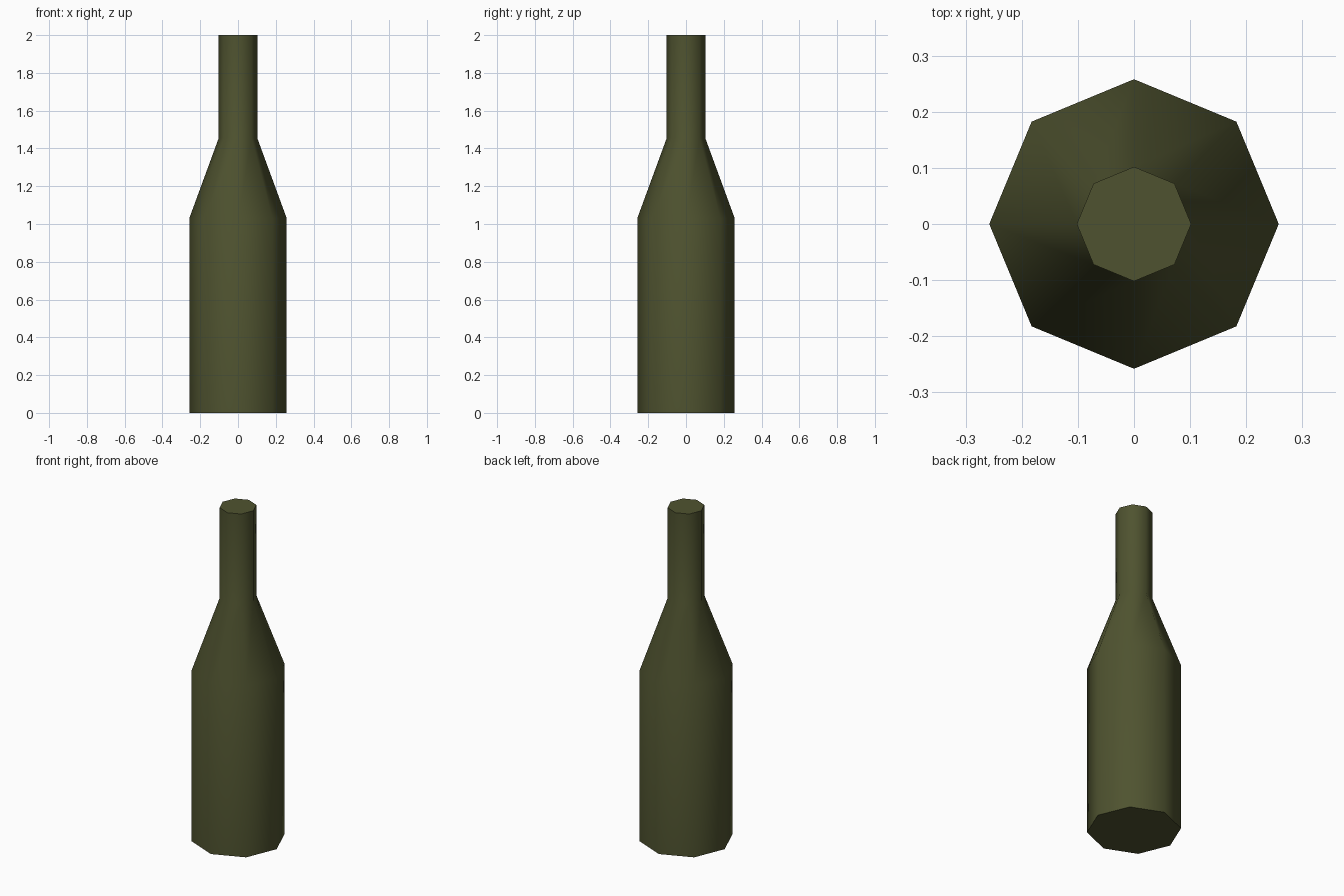
import bpy, bmesh, math

if "Cube" in bpy.data.objects:
    bpy.data.objects.remove(bpy.data.objects["Cube"])

SIDES = 8
# (radius, height) profile from base to mouth
PROFILE = [(0.258, 0.0), (0.258, 1.03), (0.102, 1.455), (0.102, 2.0)]

glass = bpy.data.materials.new("dark_green_glass")
glass.diffuse_color = (0.078, 0.086, 0.029, 1.0)
glass.use_nodes = True
glass.node_tree.nodes["Principled BSDF"].inputs["Base Color"].default_value = glass.diffuse_color

# Bottle body, shoulder and neck as stacked octagonal rings
bm = bmesh.new()
rings = []
for r, z in PROFILE:
    rings.append([bm.verts.new((r * math.cos(2 * math.pi * i / SIDES),
                                r * math.sin(2 * math.pi * i / SIDES), z))
                  for i in range(SIDES)])
for low, high in zip(rings, rings[1:]):
    for i in range(SIDES):
        j = (i + 1) % SIDES
        bm.faces.new((low[i], low[j], high[j], high[i]))

# Flat base and mouth caps
bm.faces.new(rings[0][::-1])
bm.faces.new(rings[-1])

mesh = bpy.data.meshes.new("bottle")
bm.to_mesh(mesh)
bm.free()
mesh.materials.append(glass)
bottle = bpy.data.objects.new("bottle", mesh)
bpy.context.collection.objects.link(bottle)

# Smooth sides, sharp cap edges
bpy.context.view_layer.objects.active = bottle
bottle.select_set(True)
bpy.ops.object.shade_smooth_by_angle(angle=math.radians(60))
